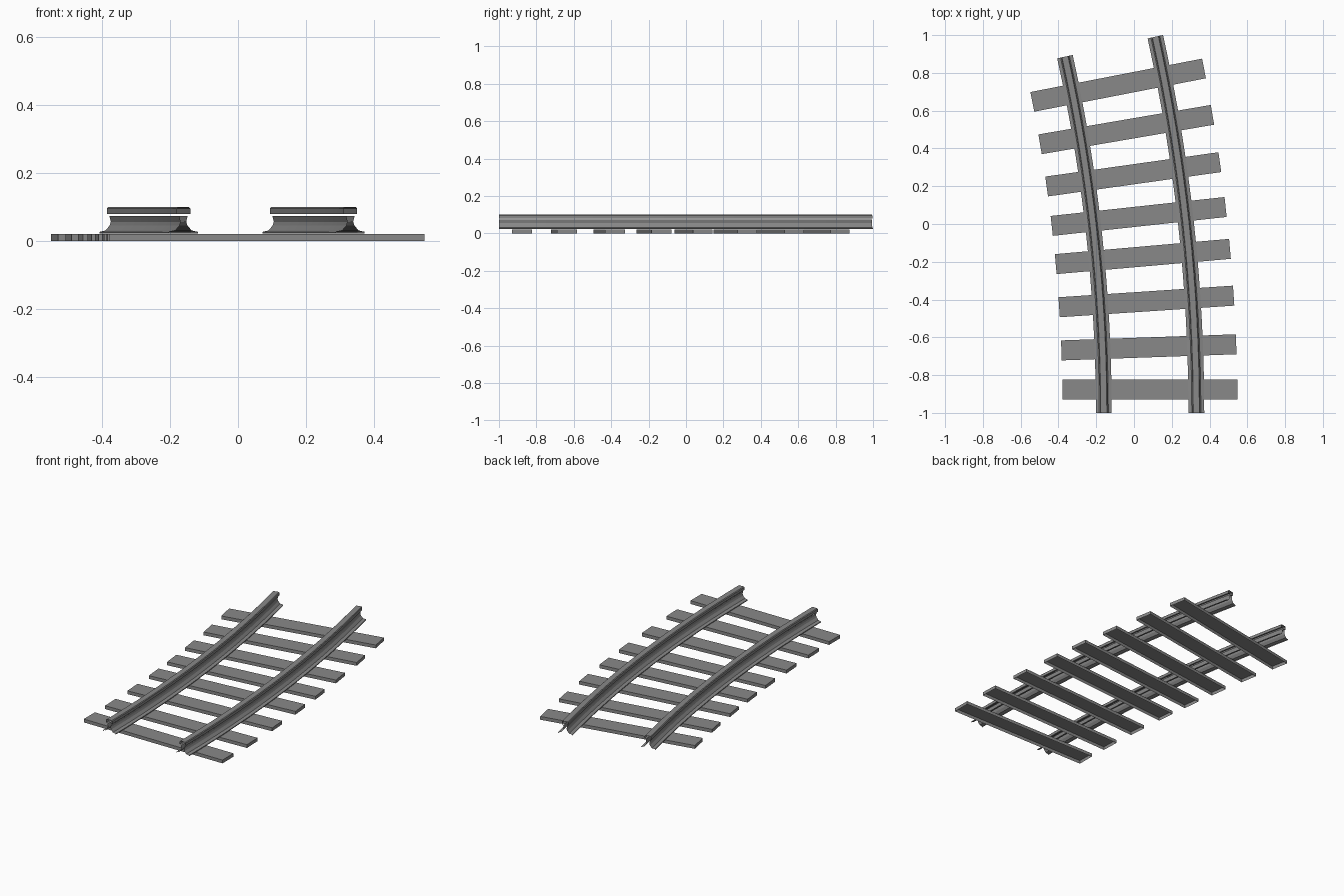
import bpy, bmesh, math
from mathutils import Matrix, Vector

cube = bpy.data.objects.get("Cube")
if cube:
    bpy.data.objects.remove(cube, do_unlink=True)

RADIUS = 9.0            # centre line of the bend
TURN = math.radians(12.44)
START = Vector((0.085, -1.0, 0.0))
GAUGE = 0.245           # half the distance between rails
STEPS = 16

grey = bpy.data.materials.new("track grey")
grey.use_nodes = True
colour = (0.25, 0.25, 0.25, 1.0)
grey.diffuse_color = colour
grey.node_tree.nodes["Principled BSDF"].inputs["Base Color"].default_value = colour


def on_bend(angle, offset, z):
    """Point on the bend, offset sideways from the centre line."""
    r = RADIUS + offset
    return Vector((START.x - RADIUS + r * math.cos(angle),
                   START.y + r * math.sin(angle), z))


def finish(bm, name):
    mesh = bpy.data.meshes.new(name)
    bm.to_mesh(mesh)
    bm.free()
    mesh.materials.append(grey)
    obj = bpy.data.objects.new(name, mesh)
    bpy.context.collection.objects.link(obj)
    return obj


def sweep(name, offset, strips):
    """Sweep open profile strips along the bend."""
    bm = bmesh.new()
    for strip in strips:
        rings = [[bm.verts.new(on_bend(TURN * i / STEPS, offset + x, z))
                  for x, z in strip] for i in range(STEPS + 1)]
        for a, b in zip(rings, rings[1:]):
            for j in range(len(strip) - 1):
                bm.faces.new((a[j], a[j + 1], b[j + 1], b[j]))
    return finish(bm, name)


def mirrored(half):
    return [(-x, z) for x, z in reversed(half)]


# Rail profiles: right halves, mirrored for the left
head_half = [(0.016, 0.1), (0.02, 0.096), (0.02, 0.08), (0.01, 0.08)]
flank = [(0.012, 0.073), (0.008, 0.056), (0.012, 0.045),
         (0.024, 0.031), (0.042, 0.027), (0.042, 0.022)]
head = mirrored(head_half) + head_half

for side, sign in (("left", 1), ("right", -1)):
    sweep(side + "_rail_head", sign * GAUGE, [head])
    sweep(side + "_rail_web_and_foot", sign * GAUGE, [mirrored(flank), flank])

# Sleepers: shallow boxes, hollow underneath
spots = [(-0.877, 0), (-0.653, 2), (-0.41, 3.8), (-0.172, 5),
         (0.04, 6.2), (0.263, 8), (0.5, 9.7), (0.735, 11)]
for number, (y, tilt) in enumerate(spots, 1):
    angle = math.asin((y - START.y) / RADIUS)
    place = (Matrix.Translation(on_bend(angle, 0, 0.01))
             @ Matrix.Rotation(math.radians(tilt), 4, 'Z')
             @ Matrix.Diagonal((0.926, 0.106, 0.02, 1)))
    bm = bmesh.new()
    bmesh.ops.create_cube(bm, size=1, matrix=place)
    bm.normal_update()
    bottom = [f for f in bm.faces if f.normal.z < -0.5]
    bmesh.ops.delete(bm, geom=bottom, context='FACES_ONLY')
    finish(bm, "sleeper_%d" % number)
